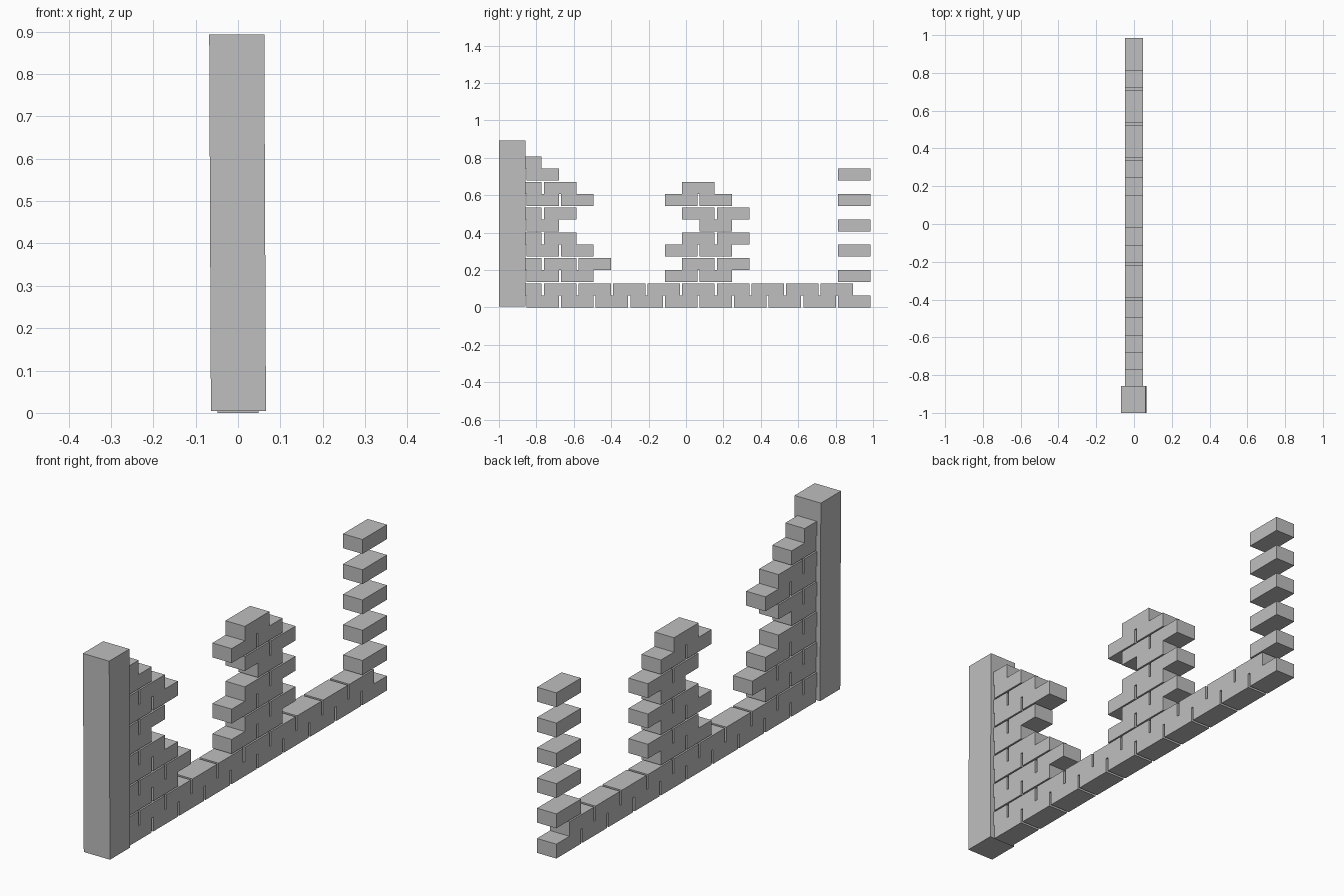
import bpy
import bmesh
from mathutils import Matrix, Vector

cube = bpy.data.objects.get("Cube")
if cube:
    bpy.data.objects.remove(cube, do_unlink=True)

stone = bpy.data.materials.new("grey stone")
stone.use_nodes = True
GREY = (0.52, 0.52, 0.52, 1)
stone.diffuse_color = GREY
stone.node_tree.nodes["Principled BSDF"].inputs["Base Color"].default_value = GREY

PITCH = 0.185      # spacing of bricks along a course
LENGTH = 0.174
WIDTH = 0.096
HEIGHT = 0.0645
PAIR = 0.1355      # spacing of each pair of courses
START = -0.853     # face of the pillar


def add_box(bm, lo, hi):
    lo, hi = Vector(lo), Vector(hi)
    matrix = Matrix.Translation((lo + hi) / 2) @ Matrix.Diagonal((*(hi - lo), 1))
    return bmesh.ops.create_cube(bm, size=1, matrix=matrix)["verts"]


def make_object(name, bm):
    mesh = bpy.data.meshes.new(name)
    bm.to_mesh(mesh)
    bm.free()
    mesh.materials.append(stone)
    obj = bpy.data.objects.new(name, mesh)
    bpy.context.collection.objects.link(obj)


def brick(bm, course, index):
    """Odd courses are shifted half a brick; index -1 is the half brick at the pillar."""
    odd = course % 2
    z = course // 2 * PAIR + odd * HEIGHT
    y = START + (index + odd / 2) * PITCH
    add_box(bm, (-WIDTH / 2, max(y, START - 0.006), z),
            (WIDTH / 2, y + LENGTH, z + HEIGHT))


def brickwork(name, courses):
    bm = bmesh.new()
    for course, indices in courses.items():
        for index in indices:
            brick(bm, course, index)
    make_object(name, bm)


# Two full courses along the ground
brickwork("base_wall", {0: range(10), 1: range(-1, 9)})

# Ragged wall against the pillar: number of whole bricks per course
whole = [2, 2, 2, 1, 1, 1, 2, 1, 1, 0]
brickwork("pillar_wall", {c: range(-(c % 2), n) for c, n in enumerate(whole, 2)})

# Ragged wall in the middle
middle = {c: (4, 5) for c in range(2, 9)}
middle[6] = (5,)
middle[9] = (4,)
brickwork("middle_wall", middle)

# Alternate bricks at the far end
brickwork("end_bricks", {c: (9,) for c in range(2, 11, 2)})

# Pillar, leaning very slightly sideways
bm = bmesh.new()
for v in add_box(bm, (-0.065, -1, 0.005), (0.065, -0.857, 0.893)):
    v.co.x += 0.001 if v.co.z < 0.4 else -0.003
make_object("pillar", bm)
